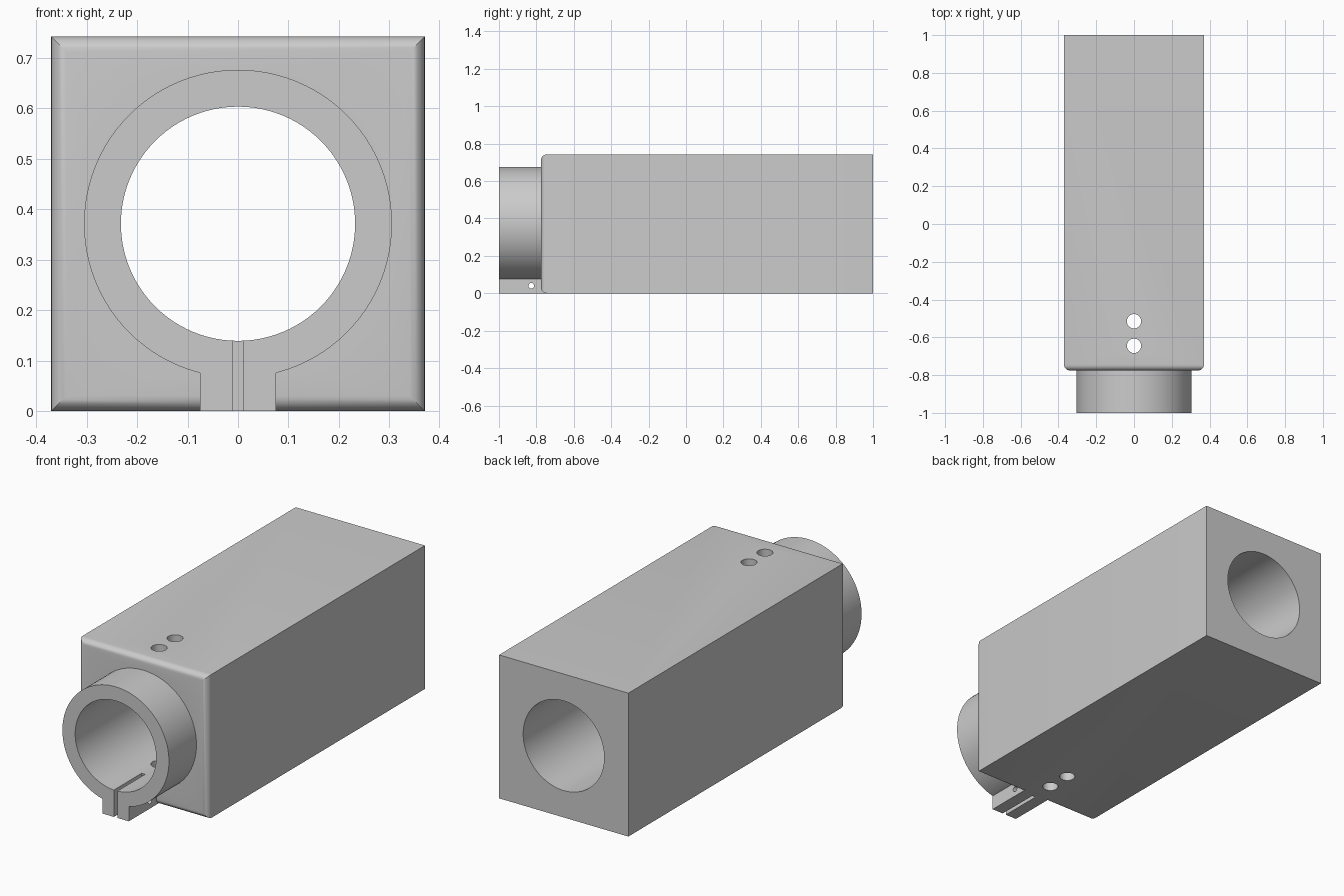
import bpy, bmesh
from math import pi
from mathutils import Matrix, Vector

if "Cube" in bpy.data.objects:
    bpy.data.objects.remove(bpy.data.objects["Cube"])

AXIS_Z = 0.371  # height of the bore axis


def finish(name, bm):
    bmesh.ops.recalc_face_normals(bm, faces=bm.faces)
    mesh = bpy.data.meshes.new(name)
    bm.to_mesh(mesh)
    bm.free()
    obj = bpy.data.objects.new(name, mesh)
    bpy.context.collection.objects.link(obj)
    return obj


def box(name, lo, hi, front_bevel=0):
    lo, hi = Vector(lo), Vector(hi)
    bm = bmesh.new()
    bmesh.ops.create_cube(bm, size=1)
    for v in bm.verts:
        v.co = Vector(a + (b - a) * (c + 0.5) for a, b, c in zip(lo, hi, v.co))
    if front_bevel:
        edges = [e for e in bm.edges if all(v.co.y < lo.y + 1e-4 for v in e.verts)]
        bmesh.ops.bevel(bm, geom=edges, offset=front_bevel, segments=6,
                        profile=0.5, affect='EDGES')
    return finish(name, bm)


def cylinder(name, center, radius, depth, axis, segments=96):
    rot = {'X': Matrix.Rotation(pi / 2, 4, 'Y'),
           'Y': Matrix.Rotation(pi / 2, 4, 'X'),
           'Z': Matrix.Identity(4)}[axis]
    bm = bmesh.new()
    bmesh.ops.create_cone(bm, cap_ends=True, segments=segments, radius1=radius,
                          radius2=radius, depth=depth,
                          matrix=Matrix.Translation(center) @ rot)
    return finish(name, bm)


# Square body with rounded front rim
body = box("clamp_housing", (-0.37, -0.775, 0), (0.37, 1, 0.742), 0.03)

# Round collar and clamp lug on the front
added = [cylinder("collar", (0, -0.85, AXIS_Z), 0.305, 0.3, 'Y'),
         box("clamp_lug", (-0.075, -1, 0), (0.075, -0.72, 0.25))]

# Bore, clamp slit, lug screw hole and two vertical pin holes
cut = [cylinder("bore_cutter", (0, 0, AXIS_Z), 0.232, 2.4, 'Y'),
       box("slit_cutter", (-0.01, -1.1, -0.1), (0.01, -0.772, 0.3)),
       cylinder("screw_cutter", (0, -0.827, 0.04), 0.015, 0.3, 'X', 24)]
for y in (-0.645, -0.515):
    cut.append(cylinder("pin_cutter", (0, y, AXIS_Z), 0.038, 1.2, 'Z', 48))

for operation, helpers in (('UNION', added), ('DIFFERENCE', cut)):
    for helper in helpers:
        mod = body.modifiers.new(helper.name, 'BOOLEAN')
        mod.operation = operation
        mod.solver = 'EXACT'
        mod.object = helper

# Apply the booleans and drop the helpers
bpy.context.view_layer.objects.active = body
body.select_set(True)
for mod in list(body.modifiers):
    bpy.ops.object.modifier_apply(modifier=mod.name)
for helper in added + cut:
    bpy.data.objects.remove(helper)
bpy.ops.object.shade_smooth_by_angle(angle=pi / 6)
